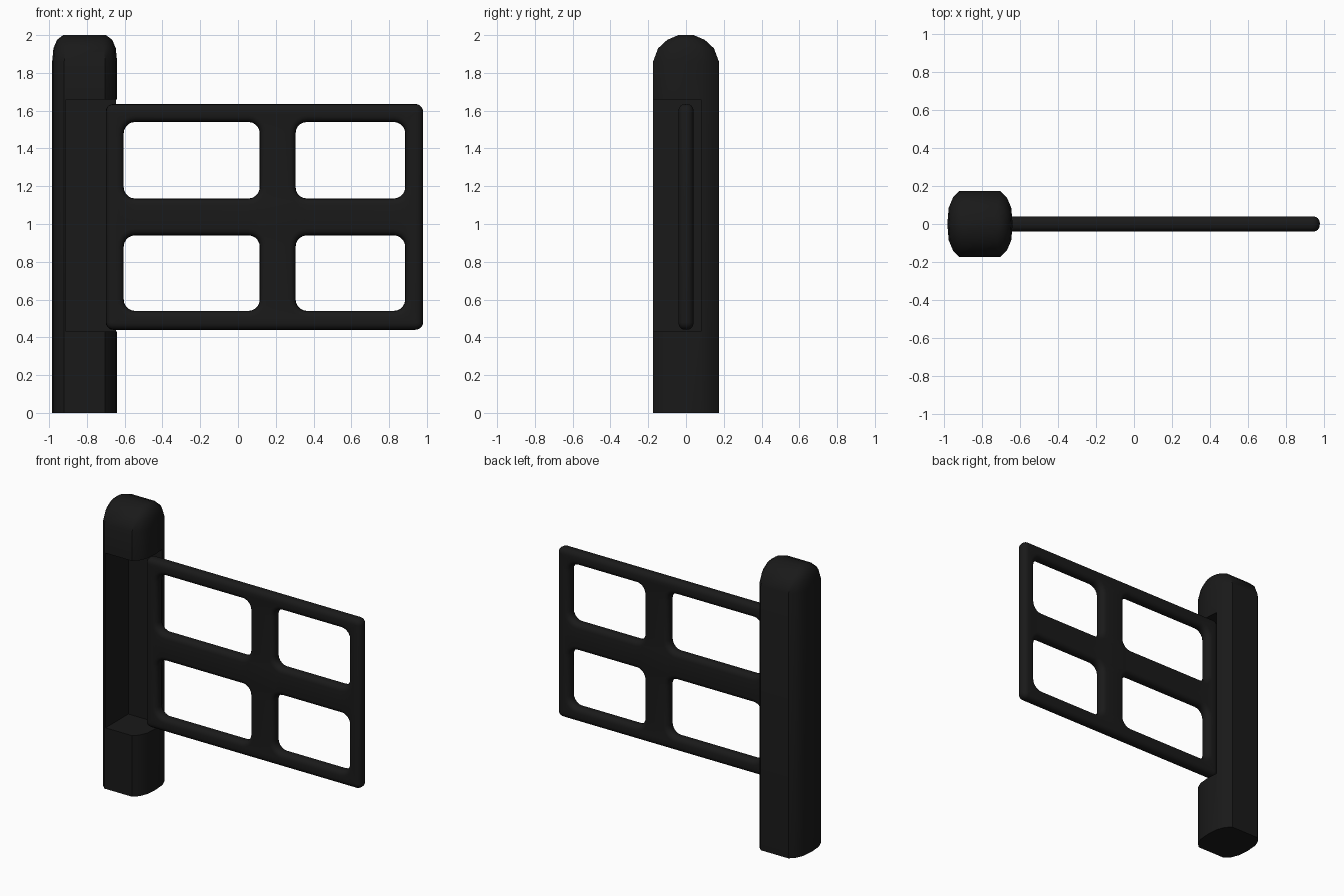
import bpy, bmesh, math

if "Cube" in bpy.data.objects:
    bpy.data.objects.remove(bpy.data.objects["Cube"])

black = bpy.data.materials.new("black_paint")
black.diffuse_color = (0.01, 0.01, 0.01, 1)
black.use_nodes = True
black.node_tree.nodes["Principled BSDF"].inputs["Base Color"].default_value = black.diffuse_color


def make_object(name, bm):
    bmesh.ops.recalc_face_normals(bm, faces=bm.faces[:])
    mesh = bpy.data.meshes.new(name)
    bm.to_mesh(mesh)
    bm.free()
    obj = bpy.data.objects.new(name, mesh)
    bpy.context.collection.objects.link(obj)
    mesh.materials.append(black)
    return obj


def smooth(obj, degrees):
    bpy.ops.object.select_all(action='DESELECT')
    obj.select_set(True)
    bpy.context.view_layer.objects.active = obj
    bpy.ops.object.shade_smooth_by_angle(angle=math.radians(degrees))


def bridge(bm, a, b):
    n = len(a)
    for i in range(n):
        bm.faces.new((a[i], a[(i + 1) % n], b[(i + 1) % n], b[i]))


# Post: bulging square section, lofted up to a rounded cap
quarter = [(0.172, 0.0), (0.165, 0.085), (0.142, 0.14), (0.108, 0.174)]
section = quarter + [(-x, y) for x, y in reversed(quarter)]
section += [(x, -y) for x, y in reversed(section[1:-1])]
bm = bmesh.new()
rings = []
for z, sx, sy in [(0, 1, 1), (1.86, 1, 1), (1.93, 0.96, 0.85),
                  (1.975, 0.85, 0.57), (2.0, 0.66, 0.23)]:
    rings.append([bm.verts.new((-0.812 + x * sx, y * sy, z)) for x, y in section])
for a, b in zip(rings, rings[1:]):
    bridge(bm, a, b)
bm.faces.new(rings[0])
bm.faces.new(rings[-1])
post = make_object("post", bm)

# Recess in the front right corner of the post, where the gate swings
bm = bmesh.new()
bmesh.ops.create_cube(bm, size=1)
for v in bm.verts:
    v.co = (-0.91 if v.co.x < 0 else -0.5,
            -0.3 if v.co.y < 0 else 0.08,
            0.43 if v.co.z < 0 else 1.66)
cutter = make_object("recess_cutter", bm)
cutter.hide_render = True
mod = post.modifiers.new("recess", 'BOOLEAN')
mod.object = cutter
mod.operation = 'DIFFERENCE'
mod.solver = 'EXACT'
smooth(post, 40)
bpy.ops.object.modifier_apply(modifier=mod.name)
bpy.data.objects.remove(cutter)


def rounded_rect(x0, x1, z0, z1, r, steps=5):
    pts = []
    for k, (cx, cz) in enumerate([(x1 - r, z1 - r), (x0 + r, z1 - r),
                                  (x0 + r, z0 + r), (x1 - r, z0 + r)]):
        for i in range(steps + 1):
            a = math.pi / 2 * (k + i / steps)
            pts.append((cx + r * math.cos(a), cz + r * math.sin(a)))
    return pts


# Gate panel: rounded outline with four openings and rounded edges
HALF, ROUND = 0.04, 0.035
levels = []
for i in range(9):
    a = math.pi * (i / 8 - 0.5)
    levels.append((ROUND * (1 - math.cos(a)),
                   ROUND * math.sin(a) + math.copysign(HALF - ROUND, i - 3.9)))
outlines = [(-0.70, 0.98, 0.44, 1.635, 0.04, 1)]
for x0, x1 in [(-0.605, 0.115), (0.305, 0.885)]:
    for z0, z1 in [(0.54, 0.94), (1.135, 1.54)]:
        outlines.append((x0, x1, z0, z1, 0.06, -1))

bm = bmesh.new()
front_edges, back_edges = [], []
for x0, x1, z0, z1, r, s in outlines:
    loops = []
    for d, y in levels:
        d *= s
        loops.append([bm.verts.new((x, y, z)) for x, z in
                      rounded_rect(x0 + d, x1 - d, z0 + d, z1 - d, r - d)])
    for a, b in zip(loops, loops[1:]):
        bridge(bm, a, b)
    for loop, store in ((loops[0], front_edges), (loops[-1], back_edges)):
        for i, v in enumerate(loop):
            store.append(bm.edges.get((v, loop[(i + 1) % len(loop)])))
for edges, ny in ((front_edges, -1), (back_edges, 1)):
    bmesh.ops.triangle_fill(bm, edges=edges, use_beauty=True,
                            use_dissolve=False, normal=(0, ny, 0))
gate = make_object("gate_panel", bm)
smooth(gate, 40)
